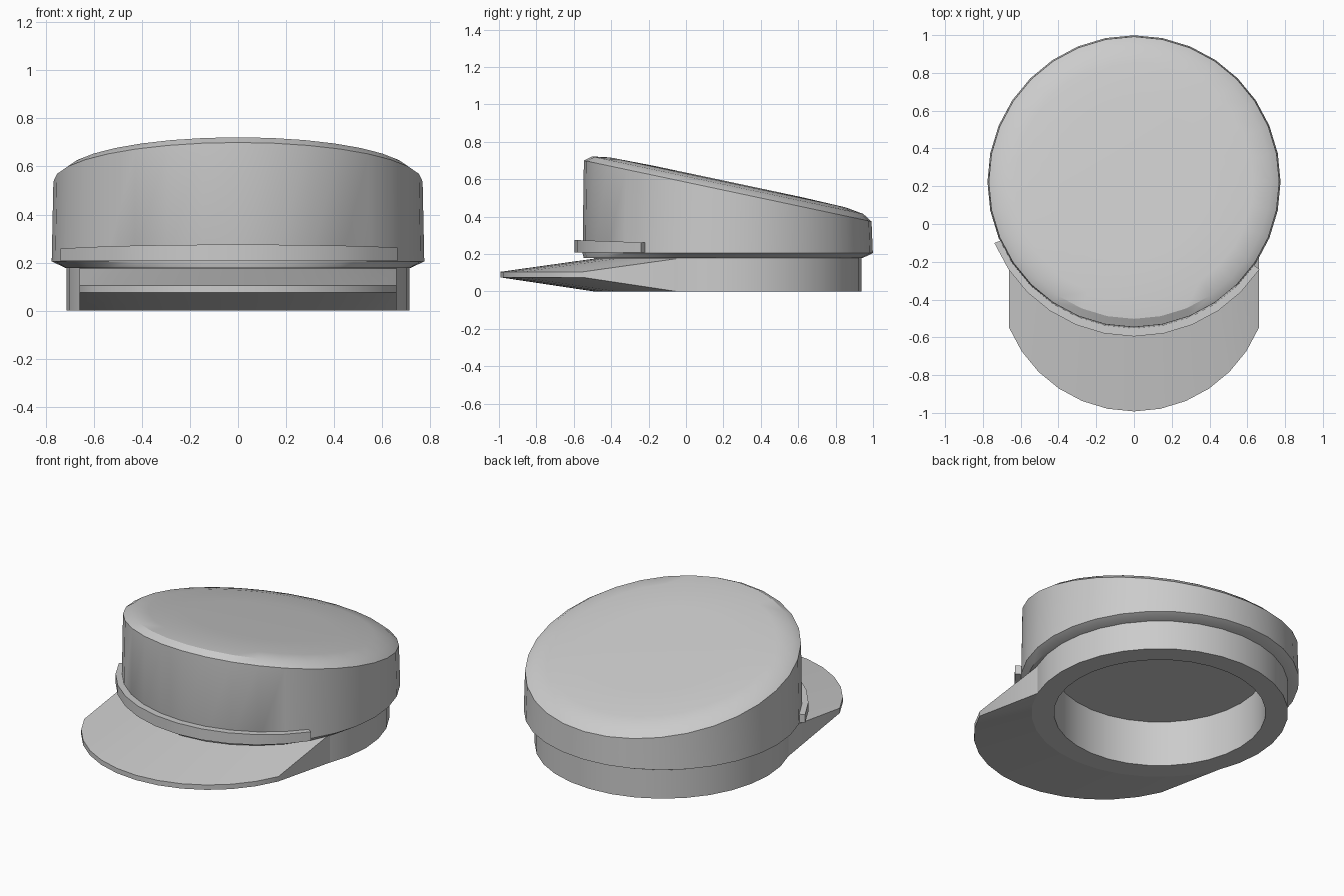
import bpy, bmesh
from math import sin, cos, pi

if "Cube" in bpy.data.objects:
    bpy.data.objects.remove(bpy.data.objects["Cube"])

N = 32
CY = 0.223


def ring(r, z, cy=CY, steps=range(N)):
    """Points on a circle, counted from the front; r and z may be functions."""
    pts = []
    for i in steps:
        a = 2 * pi * i / N
        rr = r(a) if callable(r) else r
        y = cy - rr * cos(a)
        pts.append((rr * sin(a), y, z(y) if callable(z) else z))
    return pts


def loft(name, rings, closed=True, loop=False, cap_last=False, cap_ends=False):
    """Skin a list of equal-length rows of points."""
    bm = bmesh.new()
    rows = [[bm.verts.new(p) for p in r] for r in rings]
    pairs = list(zip(rows, rows[1:])) + ([(rows[-1], rows[0])] if loop else [])
    n = len(rows[0])
    for a, b in pairs:
        for i in range(n if closed else n - 1):
            j = (i + 1) % n
            bm.faces.new((a[i], a[j], b[j], b[i]))
    if cap_last:
        bm.faces.new(rows[-1])
    if cap_ends:
        bm.faces.new([r[0] for r in rows])
        bm.faces.new([r[-1] for r in rows])
    bmesh.ops.recalc_face_normals(bm, faces=bm.faces)
    me = bpy.data.meshes.new(name)
    bm.to_mesh(me)
    bm.free()
    ob = bpy.data.objects.new(name, me)
    bpy.context.collection.objects.link(ob)
    bpy.ops.object.select_all(action='DESELECT')
    ob.select_set(True)
    bpy.context.view_layer.objects.active = ob
    bpy.ops.object.shade_smooth_by_angle(angle=0.5)
    return ob


def slope(lift):
    """Height of the tilted crown top, raised by lift."""
    return lambda y: 0.537 - 0.212 * (y - CY) + lift


# Crown: tucked underside, wall, tilted and softly rounded top
def tuck(a):
    return 0.72 + 0.05 * max(0, cos(a))


loft("crown", [
    ring(0.69, 0.178), ring(tuck, 0.178), ring(0.776, 0.205),
    ring(0.769, slope(0)), ring(0.725, slope(0.031)),
    ring(0.63, slope(0.046)), ring(0.4, slope(0.051))], cap_last=True)

# Head band with the hollow opening and its ceiling
loft("head_band", [
    ring(0.715, 0.185), ring(0.715, 0), ring(0.59, 0), ring(0.59, 0.28)],
    cap_last=True)

# Visor: front of the band pulled forward and thinned
front = range(-6, 7)
loft("visor", [
    ring(0.715, 0, CY, front), ring(0.715, 0.075, CY - 0.5, front),
    ring(0.715, 0.105, CY - 0.5, front), ring(0.715, 0.175, CY, front)],
    closed=False, loop=True, cap_ends=True)

# Strap across the front, one step longer on the left


def strap_top(y):
    return 0.255 - 0.035 * (y + 0.03)


span = range(-6, 6)
loft("strap", [
    ring(0.74, 0.207, 0.205, span), ring(0.80, 0.207, 0.205, span),
    ring(0.80, strap_top, 0.205, span), ring(0.74, strap_top, 0.205, span)],
    closed=False, loop=True, cap_ends=True)
